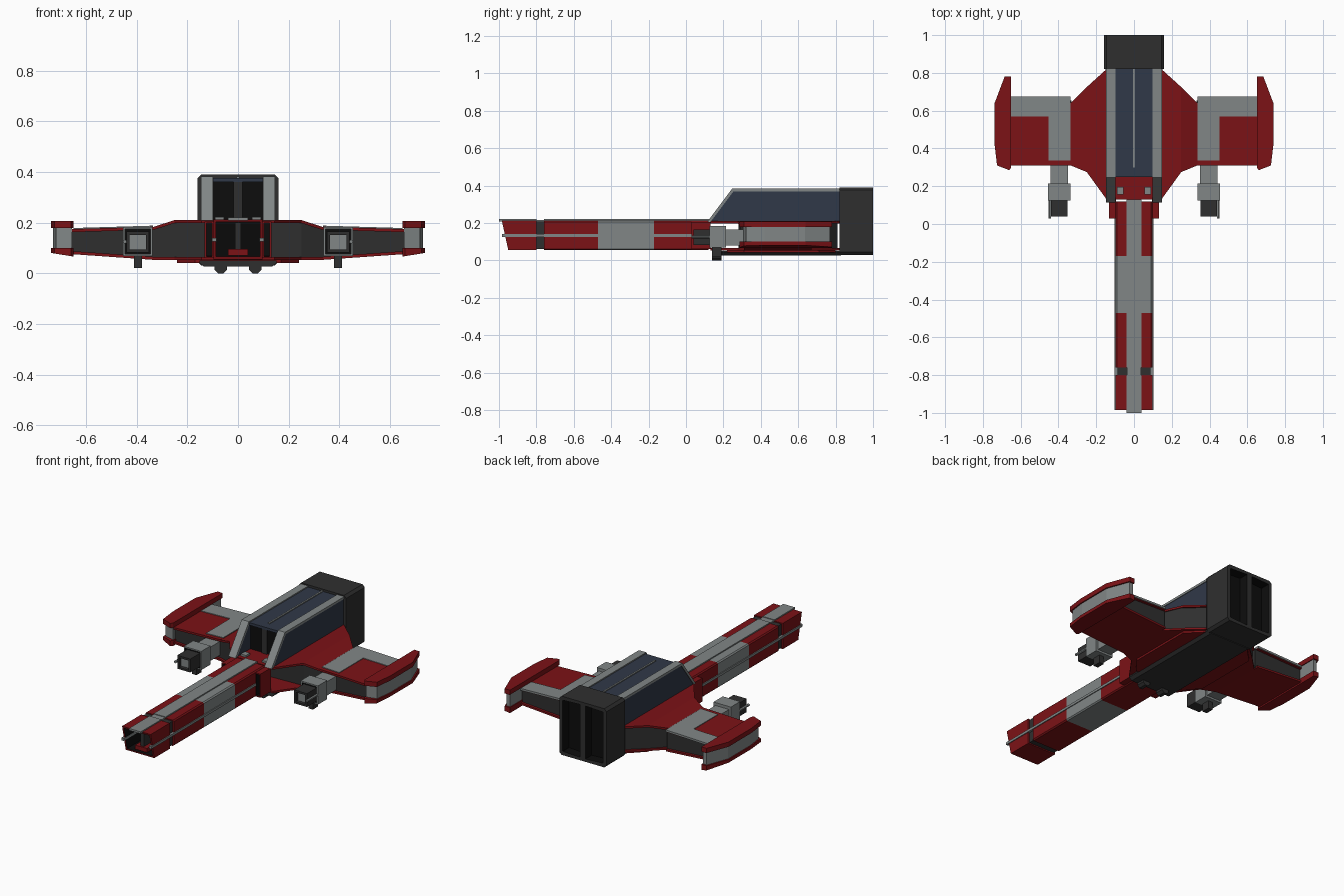
import bpy, bmesh
from math import cos, sin, pi

if "Cube" in bpy.data.objects:
    bpy.data.objects.remove(bpy.data.objects["Cube"])


def material(name, rgb):
    m = bpy.data.materials.new(name)
    m.diffuse_color = (*rgb, 1)
    m.use_nodes = True
    m.node_tree.nodes["Principled BSDF"].inputs["Base Color"].default_value = m.diffuse_color
    return m


RED = material("red_paint", (0.2, 0.006, 0.008))
GREY = material("light_grey", (0.22, 0.24, 0.24))
DARK = material("dark_metal", (0.028, 0.028, 0.028))
BLACK = material("black_recess", (0.004, 0.004, 0.004))
NAVY = material("navy_panel", (0.03, 0.04, 0.065))


def prism(name, pts, axis, lo, hi, mat, mirror=True, recess=None):
    """Extrude a 2D profile along an axis; lo/hi may be functions of the profile point.
    recess = (axis index, sign, inset, depth) sinks the face looking that way."""
    put = {'x': lambda a, b, t: (t, a, b),
           'y': lambda a, b, t: (a, t, b),
           'z': lambda a, b, t: (a, b, t)}[axis]
    bm = bmesh.new()
    ends = []
    for lim in (lo, hi):
        f = lim if callable(lim) else (lambda a, b, v=lim: v)
        ends.append([bm.verts.new(put(a, b, f(a, b))) for a, b in pts])
    n = len(pts)
    bm.faces.new(ends[0])
    bm.faces.new(ends[1])
    for i in range(n):
        j = (i + 1) % n
        bm.faces.new((ends[0][i], ends[0][j], ends[1][j], ends[1][i]))
    bmesh.ops.recalc_face_normals(bm, faces=bm.faces)
    if recess:
        ax, sign, inset, depth = recess
        face = max(bm.faces, key=lambda f: f.normal[ax] * sign)
        bmesh.ops.inset_region(bm, faces=[face], thickness=inset)
        well = bmesh.ops.inset_region(bm, faces=[face], thickness=0.0005)["faces"]
        for v in face.verts:
            v.co[ax] -= sign * depth
        for f in [face] + well:
            f.material_index = 1
    if mirror:  # open the seam on the centre line
        seam = [f for f in bm.faces if all(abs(v.co.x) < 1e-5 for v in f.verts)]
        bmesh.ops.delete(bm, geom=seam, context='FACES')
    me = bpy.data.meshes.new(name)
    bm.to_mesh(me)
    bm.free()
    me.materials.append(mat)
    me.materials.append(BLACK)
    ob = bpy.data.objects.new(name, me)
    bpy.context.collection.objects.link(ob)
    if mirror:
        m = ob.modifiers.new("mirror", 'MIRROR')
        m.use_clip = True
    return ob


def box(name, x, y, z, mat, mirror=True, recess=None):
    pts = [(x[0], y[0]), (x[1], y[0]), (x[1], y[1]), (x[0], y[1])]
    return prism(name, pts, 'z', z[0], z[1], mat, mirror, recess)


def ngon(cx, cz, r, n=8):
    return [(cx + r * cos(2 * pi * (i + .5) / n), cz + r * sin(2 * pi * (i + .5) / n)) for i in range(n)]


# Nose: hollow slanted tip, groove, then painted sections
prism("nose_tip", [(-0.985, 0.213), (-0.80, 0.213), (-0.80, 0.055), (-0.95, 0.055)],
      'x', -0.097, 0.097, RED, False, (1, -1, 0.015, 0.14))
box("nose_tip_divider", (-0.012, 0.012), (-0.93, -0.82), (0.07, 0.2), DARK, False)
box("nose_tip_inner_block", (-0.04, 0.04), (-0.94, -0.82), (0.07, 0.095), RED, False)
c, w, b, t = 0.007, 0.097, 0.055, 0.213
section = [(0, b), (w - c, b), (w, b + c), (w, t - c), (w - c, t), (0, t)]
for name, y0, y1, mat in (("nose_front_section", -0.76, -0.47, RED),
                          ("nose_middle_section", -0.47, -0.17, GREY),
                          ("nose_rear_section", -0.17, 0.12, RED)):
    prism(name, section, 'y', y0, y1, mat)
box("nose_groove", (0, 0.088), (-0.80, -0.76), (0.062, 0.207), DARK)
box("nose_top_strip_front", (0, 0.04), (-1.0, -0.80), (0.208, 0.22), GREY)
box("nose_top_strip", (0, 0.04), (-0.76, 0.13), (0.208, 0.22), GREY)
box("nose_groove_strip", (0, 0.038), (-0.80, -0.76), (0.2, 0.216), GREY)
box("nose_side_rail", (0.085, 0.102), (-0.985, 0.12), (0.125, 0.14), GREY)
box("nose_shoulder", (0.095, 0.132), (0.03, 0.13), (0.06, 0.205), RED, True, (1, -1, 0.01, 0.03))


# Hull skins with an open front intake and a dark core
def hull_top(x, y=0):
    return 0.21 if x <= 0.25 else 0.21 - (x - 0.25) * 0.32


def wing_top(x, y=0):
    return 0.184 - (x - 0.335) * 0.03


def wing_low(x, y=0):
    return 0.053 + (x - 0.335) * 0.07


inner = [(0, 0.13), (0.145, 0.13), (0.25, 0.275), (0.25, 0.725), (0.145, 0.82), (0, 0.82)]
outer = [(0.25, 0.275), (0.335, 0.31), (0.335, 0.64), (0.25, 0.725)]
for name, pts in (("hull_inner", inner), ("hull_outer", outer)):
    prism(name + "_top_skin", pts, 'z', lambda x, y: hull_top(x) - 0.012, hull_top, RED)
    prism(name + "_bottom_skin", pts, 'z', 0.053, 0.065, RED)
prism("hull_core_inner", [(0, 0.28), (0.25, 0.29), (0.25, 0.712), (0.14, 0.81), (0, 0.81)],
      'z', 0.06, 0.2, DARK)
prism("hull_core_outer", [(0.25, 0.29), (0.335, 0.325), (0.335, 0.625), (0.25, 0.712)],
      'z', 0.06, lambda x, y: hull_top(x) - 0.006, DARK)
prism("belly_plate", [(0, 0.22), (0.17, 0.22), (0.24, 0.31), (0.24, 0.71), (0.15, 0.8), (0, 0.8)],
      'z', 0.041, 0.056, RED)
prism("belly_keel", [(0, 0.026), (0.135, 0.026), (0.152, 0.042), (0.152, 0.05), (0, 0.05)],
      'y', 0.14, 0.83, DARK)
prism("belly_lamp", ngon(0.068, 0.024, 0.026), 'y', 0.14, 0.19, DARK)

# Wings: skins around a recessed core, with an L-shaped grey panel on top
wing = [(0.335, 0.31), (0.655, 0.31), (0.655, 0.67), (0.335, 0.67)]
prism("wing_top_skin", wing, 'z', lambda x, y: wing_top(x) - 0.012, wing_top, RED)
prism("wing_bottom_skin", wing, 'z', wing_low, lambda x, y: wing_low(x) + 0.012, RED)
prism("wing_core", [(0.33, 0.325), (0.655, 0.325), (0.655, 0.655), (0.33, 0.655)], 'z',
      lambda x, y: wing_low(x) + 0.006, lambda x, y: wing_top(x) - 0.006, DARK)
prism("wing_grey_panel", [(0.335, 0.335), (0.452, 0.335), (0.452, 0.57), (0.65, 0.57), (0.65, 0.676), (0.335, 0.676)],
      'z', lambda x, y: wing_top(x) - 0.008, lambda x, y: wing_top(x) + 0.004, GREY)

# Wing tips: red caps over a grey band
tip = [(0.65, 0.30), (0.66, 0.285), (0.725, 0.31), (0.738, 0.42), (0.738, 0.64), (0.685, 0.78), (0.65, 0.78)]
band = [(0.655, 0.305), (0.718, 0.322), (0.731, 0.42), (0.731, 0.635), (0.68, 0.77), (0.655, 0.77)]
prism("wing_tip_top", tip, 'z', 0.178, 0.207, RED)
prism("wing_tip_band", band, 'z', 0.085, 0.185, GREY)
prism("wing_tip_bottom", tip, 'z', lambda x, y: 0.066 + (x - 0.65) * 0.16, 0.1, RED)

# Wing guns
box("gun_body", (0.35, 0.442), (0.21, 0.335), (0.08, 0.165), GREY)
box("gun_collar", (0.337, 0.455), (0.125, 0.215), (0.068, 0.183), GREY, True, (1, -1, 0.012, 0.01))
for x0, x1, tag in ((0.352, 0.364, "inner"), (0.428, 0.44, "outer")):
    box("gun_muzzle_plate_" + tag, (x0, x1), (0.04, 0.14), (0.082, 0.164), DARK)
box("gun_muzzle_top", (0.352, 0.44), (0.04, 0.14), (0.152, 0.164), DARK)
box("gun_muzzle_bottom", (0.352, 0.44), (0.04, 0.14), (0.082, 0.094), DARK)
box("gun_muzzle_core", (0.36, 0.432), (0.06, 0.14), (0.09, 0.156), GREY)
prism("gun_barrel", ngon(0.447, 0.125, 0.008, 6), 'y', 0.03, 0.14, GREY)
box("gun_fin", (0.38, 0.41), (0.14, 0.19), (0.02, 0.072), DARK)

# Cabin: sloped side walls, grey rails, open front
prism("cabin_side_wall", [(0.125, 0.208), (0.253, 0.375), (0.83, 0.375), (0.83, 0.208)], 'x', 0.1, 0.143, NAVY)
prism("cabin_rail", [(0.115, 0.208), (0.246, 0.383), (0.83, 0.383), (0.83, 0.369), (0.254, 0.369), (0.133, 0.208)],
      'x', 0.098, 0.147, GREY)
box("cabin_roof", (0, 0.1), (0.25, 0.83), (0.36, 0.376), NAVY)
box("cabin_front_wall", (0, 0.1), (0.262, 0.3), (0.208, 0.362), BLACK)
box("cabin_front_post", (0, 0.018), (0.254, 0.27), (0.208, 0.362), DARK)
box("cabin_ridge", (0, 0.005), (0.3, 0.83), (0.37, 0.382), GREY)
box("cabin_console", (0.055, 0.09), (0.155, 0.195), (0.208, 0.222), GREY)

# Rear engine block: each half has a sunken exhaust
half = [(0, 0.03), (0.145, 0.03), (0.16, 0.045), (0.16, 0.375), (0.145, 0.39), (0, 0.39)]
prism("engine_block", half, 'y', 0.82, 1.0, DARK, True, (1, 1, 0.025, 0.06))
